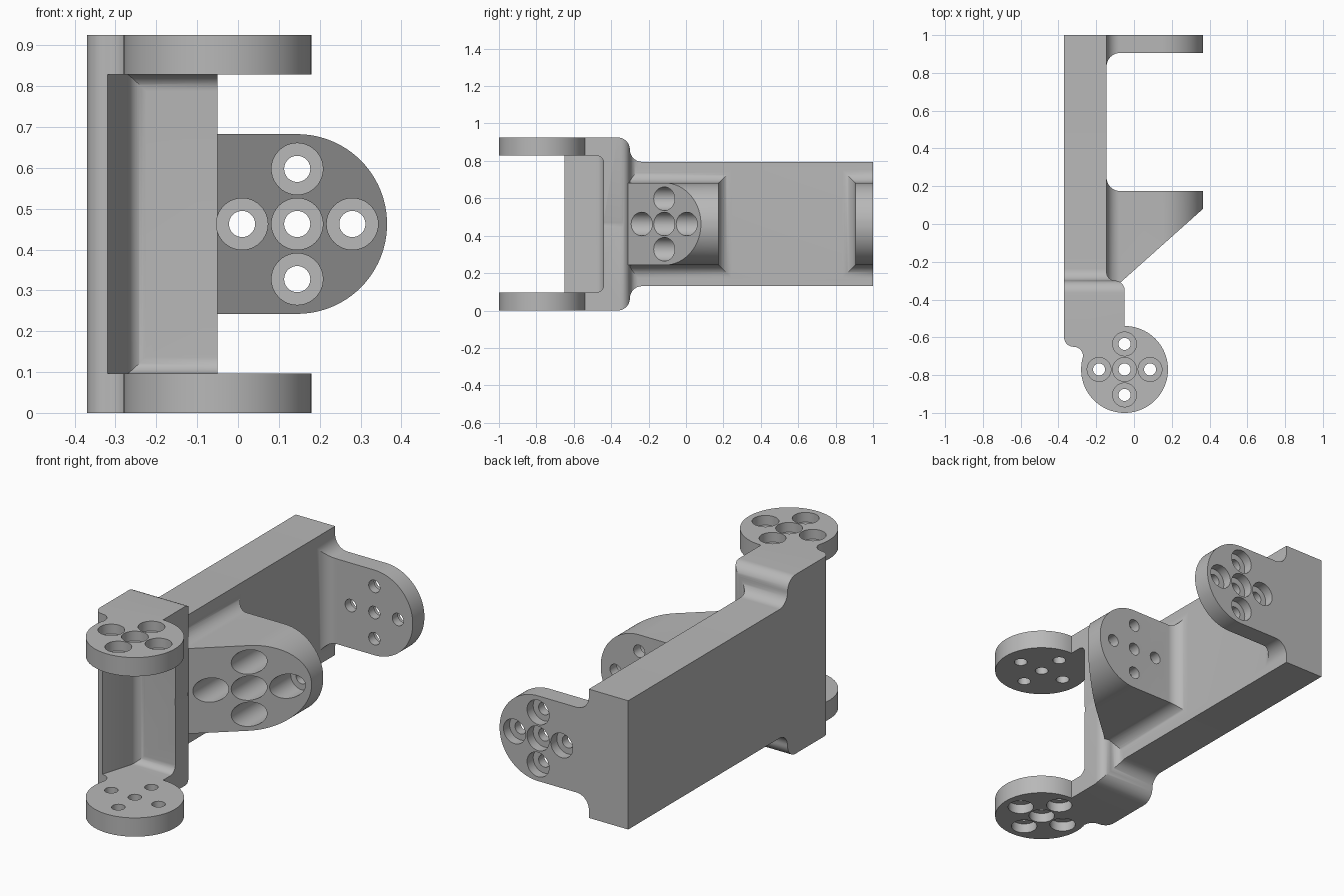
import bpy
import bmesh
from math import cos, sin, radians

cube = bpy.data.objects.get("Cube")
if cube:
    bpy.data.objects.remove(cube, do_unlink=True)

MID = 0.4625      # height of the symmetry plane
HOLE_STEP = 0.135

grey = bpy.data.materials.new("light_grey")
grey.use_nodes = True
grey.diffuse_color = (0.48, 0.48, 0.48, 1)
grey.node_tree.nodes["Principled BSDF"].inputs["Base Color"].default_value = (0.48, 0.48, 0.48, 1)


def arc(cu, cv, r, start, end, steps=12):
    """Points along a circular arc, angles in degrees."""
    angles = [radians(start + (end - start) * i / steps) for i in range(steps + 1)]
    return [(cu + r * cos(a), cv + r * sin(a)) for a in angles]


def mirrored(half):
    """Close an upper half profile by reflecting it about the symmetry plane."""
    return half + [(u, 2 * MID - v) for u, v in reversed(half)]


def prism(name, profiles, axis, low, high):
    """Extrude closed profiles along an axis into one object."""
    place = {"x": lambda u, v, w: (w, u, v),
             "y": lambda u, v, w: (u, w, v),
             "z": lambda u, v, w: (u, v, w)}[axis]
    bm = bmesh.new()
    for profile in profiles:
        base = [bm.verts.new(place(u, v, low)) for u, v in profile]
        top = [bm.verts.new(place(u, v, high)) for u, v in profile]
        bm.faces.new(base)
        bm.faces.new(top)
        for i in range(len(base)):
            j = (i + 1) % len(base)
            bm.faces.new((base[i], base[j], top[j], top[i]))
    bmesh.ops.remove_doubles(bm, verts=bm.verts, dist=1e-5)
    bmesh.ops.recalc_face_normals(bm, faces=bm.faces)
    mesh = bpy.data.meshes.new(name)
    bm.to_mesh(mesh)
    bm.free()
    mesh.materials.append(grey)
    obj = bpy.data.objects.new(name, mesh)
    bpy.context.collection.objects.link(obj)
    return obj


def combine(target, other, operation):
    """Apply a boolean and discard the helper."""
    mod = target.modifiers.new("combine", "BOOLEAN")
    mod.operation = operation
    mod.solver = "EXACT"
    mod.object = other
    bpy.context.view_layer.objects.active = target
    bpy.ops.object.modifier_apply(modifier=mod.name)
    bpy.data.objects.remove(other, do_unlink=True)
    return target


def hole_pattern(cu, cv, r):
    """Five circles in a cross."""
    offsets = [(0, 0), (1, 0), (-1, 0), (0, 1), (0, -1)]
    return [arc(cu + du * HOLE_STEP, cv + dv * HOLE_STEP, r, 0, 360, 40)[:-1]
            for du, dv in offsets]


def drill(target, cu, cv, axis, through, bore):
    """Narrow through holes with a wider counterbore."""
    for r, span in ((0.032, through), (0.063, bore)):
        combine(target, prism("drill", hole_pattern(cu, cv, r), axis, *span), "DIFFERENCE")


# Beam and fork: plan outline intersected with side outline
plan = ([(-0.37, 1), (-0.37, -0.6)]
        + arc(-0.32, -0.6, 0.05, 180, 270)[1:]
        + arc(-0.32, -0.7, 0.05, 90, 0)[1:]
        + arc(-0.05, -0.77, 0.23, 162, 450, 72)
        + arc(-0.1, -0.35, 0.05, 0, 90)
        + arc(-0.1, -0.255, 0.045, 270, 180)[1:]
        + [(-0.145, 1)])
side = mirrored([(-1.1, 0.925)]
                + arc(-0.365, 0.86, 0.065, 90, 0)
                + arc(-0.235, 0.86, 0.065, 180, 270)[1:]
                + [(1, 0.795)])
body = prism("servo_bracket", [plan], "z", -0.1, 1.1)
combine(body, prism("side_outline", [side], "x", -0.6, 0.6), "INTERSECT")

# Rounded gap between the fork plates, leaving a tapered side wall
gap_plan = ([(-0.5, -1.2), (-0.5, -0.652), (-0.32, -0.652)]
            + arc(-0.225, -0.485, 0.045, 180, 90)
            + [(0.4, -0.44), (0.4, -1.2)])
gap_side = mirrored([(-1.3, 0.828)] + arc(-0.48, 0.788, 0.04, 90, 0))
gap = prism("fork_gap", [gap_plan], "z", 0, 0.925)
combine(gap, prism("gap_outline", [gap_side], "x", -0.6, 0.6), "INTERSECT")
combine(body, gap, "DIFFERENCE")

# Round-ended lugs with a flared root: front outline intersected with plan
lug_front = mirrored([(-0.3, MID + 0.29)]
                     + arc(-0.075, MID + 0.29, 0.07, 180, 270)
                     + arc(0.145, MID, 0.22, 90, 0, 24)[:-1])
middle_plan = ([(-0.3, 0.245)]
               + arc(-0.075, 0.245, 0.07, 180, 270)
               + [(0.4, 0.175), (0.4, 0.111), (-0.1, -0.335), (-0.3, -0.335)])
rear_plan = ([(-0.3, 0.835)]
             + arc(-0.075, 0.835, 0.07, 180, 90)
             + [(0.4, 0.905), (0.4, 1), (-0.3, 1)])
for name, lug_plan in (("middle_lug", middle_plan), ("rear_lug", rear_plan)):
    lug = prism(name, [lug_plan], "z", 0, 0.925)
    combine(lug, prism("lug_outline", [lug_front], "y", -0.6, 1.2), "INTERSECT")
    combine(body, lug, "UNION")

# Screw holes in both lugs and both fork plates
drill(body, 0.145, MID, "y", (-0.6, 0.4), (-0.6, 0.12))
drill(body, 0.145, MID, "y", (0.8, 1.1), (0.95, 1.1))
drill(body, -0.05, -0.77, "z", (0.7, 1.1), (0.875, 1.1))
drill(body, -0.05, -0.77, "z", (-0.1, 0.2), (-0.1, 0.05))

# Smooth fillets, sharp edges
bpy.ops.object.select_all(action="DESELECT")
body.select_set(True)
bpy.context.view_layer.objects.active = body
bpy.ops.object.shade_smooth_by_angle(angle=radians(30))
